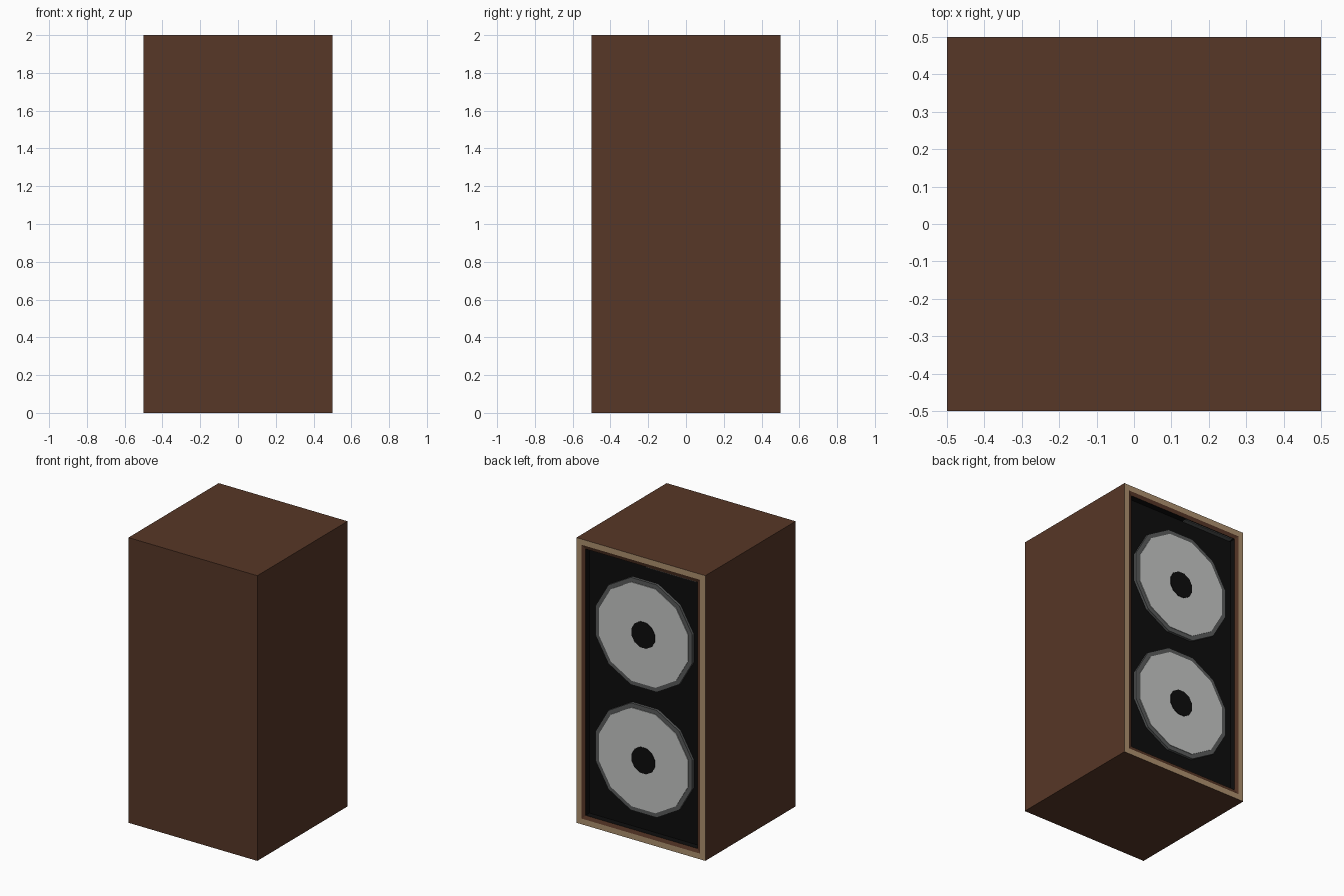
import bpy, bmesh, math
from mathutils import Matrix

if "Cube" in bpy.data.objects:
    bpy.data.objects.remove(bpy.data.objects["Cube"])


def material(name, rgb):
    m = bpy.data.materials.new(name)
    m.diffuse_color = (*rgb, 1.0)
    m.use_nodes = True
    m.node_tree.nodes["Principled BSDF"].inputs["Base Color"].default_value = m.diffuse_color
    return m


WOOD = material("dark_brown_wood", (0.095, 0.038, 0.020))
TAN = material("tan_edge", (0.42, 0.28, 0.155))
BLACK = material("black", (0.004, 0.004, 0.004))
DARK = material("dark_grey", (0.10, 0.105, 0.105))
LIGHT = material("light_grey", (0.56, 0.57, 0.56))


def finish(bm, name, mats):
    mesh = bpy.data.meshes.new(name)
    bm.to_mesh(mesh)
    bm.free()
    for m in mats:
        mesh.materials.append(m)
    ob = bpy.data.objects.new(name, mesh)
    bpy.context.collection.objects.link(ob)
    return ob


def box(name, lo, hi, mat):
    bm = bmesh.new()
    size = [b - a for a, b in zip(lo, hi)]
    mid = [(a + b) / 2 for a, b in zip(lo, hi)]
    bmesh.ops.create_cube(bm, size=1, matrix=Matrix.Translation(mid) @ Matrix.Diagonal((*size, 1)))
    return finish(bm, name, [mat])


def disc(name, z, apothem, y0, y1, mat):
    # twelve-sided disc facing the back, with flat sides left, right, top and bottom
    bm = bmesh.new()
    r = apothem / math.cos(math.pi / 12)
    place = (Matrix.Translation((0, (y0 + y1) / 2, z))
             @ Matrix.Rotation(math.pi / 2, 4, 'X') @ Matrix.Rotation(math.pi / 12, 4, 'Z'))
    bmesh.ops.create_cone(bm, cap_ends=True, segments=12, radius1=r, radius2=r,
                          depth=y1 - y0, matrix=place)
    return finish(bm, name, [mat])


# cabinet: plain box, its back face inset into tan rim, brown bevel and black recess
bm = bmesh.new()
bmesh.ops.create_cube(bm, size=1, matrix=Matrix.Translation((0, 0, 1)) @ Matrix.Diagonal((1, 1, 2, 1)))
bm.normal_update()
back = max(bm.faces, key=lambda f: f.normal.y)
for thickness, depth, index in ((0.04, 0, 1), (0.026, -0.008, 0), (0.001, -0.042, 2)):
    ring = bmesh.ops.inset_region(bm, faces=[back], thickness=thickness, depth=depth,
                                  use_even_offset=True, use_boundary=True)["faces"]
    for f in ring:
        f.material_index = index
    bm.normal_update()
back.material_index = 2
finish(bm, "cabinet", [WOOD, TAN, BLACK])

# small strip under the recess ceiling
box("ceiling_strip", (-0.42, 0.455, 1.927), (-0.03, 0.488, 1.933), DARK)

# two drivers, each a frame, a cone and a dust cap
for label, z in (("lower", 0.56), ("upper", 1.44)):
    disc(label + "_driver_frame", z, 0.376, 0.445, 0.468, DARK)
    disc(label + "_driver_cone", z, 0.346, 0.46, 0.472, LIGHT)
    disc(label + "_driver_cap", z, 0.09, 0.468, 0.476, BLACK)
